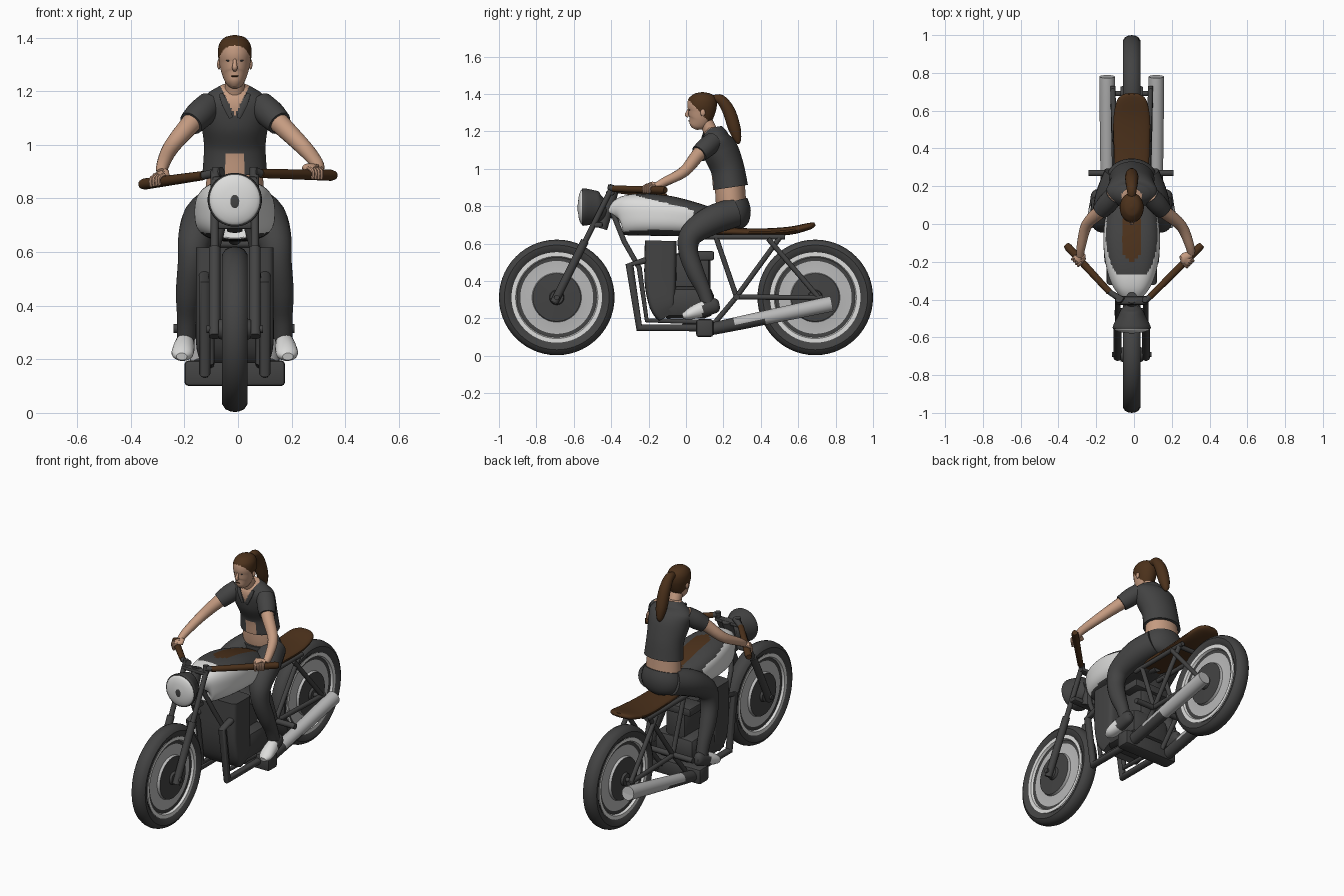
import bpy, bmesh, math
from mathutils import Vector, Matrix

if "Cube" in bpy.data.objects:
    bpy.data.objects.remove(bpy.data.objects["Cube"])

X0 = -0.012  # centre line of the bike


def material(name, r, g, b):
    m = bpy.data.materials.new(name)
    m.diffuse_color = (r, g, b, 1)
    m.use_nodes = True
    m.node_tree.nodes["Principled BSDF"].inputs["Base Color"].default_value = m.diffuse_color
    return m


DARK = material("charcoal", 0.056, 0.056, 0.056)
PALE = material("pale_paint", 0.72, 0.72, 0.71)
STEEL = material("steel_grey", 0.48, 0.48, 0.48)
BROWN = material("brown_leather", 0.072, 0.031, 0.011)
SKIN = material("skin", 0.56, 0.33, 0.22)


def finish(name, bm, mats, rule=None):
    bmesh.ops.recalc_face_normals(bm, faces=bm.faces)
    bm.normal_update()
    mats = mats if isinstance(mats, list) else [mats]
    if rule:
        for f in bm.faces:
            f.material_index = rule(f.calc_center_median(), f.normal)
    me = bpy.data.meshes.new(name)
    bm.to_mesh(me)
    bm.free()
    for m in mats:
        me.materials.append(m)
    ob = bpy.data.objects.new(name, me)
    bpy.context.collection.objects.link(ob)
    return ob


def resample(pts, sub):
    """Catmull-Rom interpolation of points and radii."""
    out = []
    for i in range(len(pts) - 1):
        a, b, c, d = (pts[max(i - 1, 0)], pts[i], pts[i + 1], pts[min(i + 2, len(pts) - 1)])
        for k in range(sub):
            t = k / sub
            out.append([0.5 * (2 * q + (r - p) * t + (2 * p - 5 * q + 4 * r - s) * t * t
                               + (3 * q - p - 3 * r + s) * t ** 3) for p, q, r, s in zip(a, b, c, d)])
    return out + [list(pts[-1])]


def tube(name, pts, mats, sub=1, n=16, p=2, rule=None, dx=X0):
    """Loft of (x, y, z, half width[, half depth]) sections along a path."""
    pts = [tuple(q) if len(q) == 5 else (*q, q[3]) for q in pts]
    pts = resample(pts, sub) if sub > 1 else pts
    c = [Vector((q[0] + dx, q[1], q[2])) for q in pts]
    tan = [(c[min(i + 1, len(c) - 1)] - c[max(i - 1, 0)]).normalized() for i in range(len(c))]
    ref = Vector((0, 1, 0)) if any(abs(t.x) > 0.9 for t in tan) else Vector((1, 0, 0))
    bm, rings = bmesh.new(), []
    for q, o, t in zip(pts, c, tan):
        u = (ref - t * t.dot(ref)).normalized()
        v = t.cross(u)
        ring = []
        for k in range(n):
            a = 2 * math.pi * (k + 0.5) / n
            ca, sa = math.cos(a), math.sin(a)
            ring.append(bm.verts.new(o + u * math.copysign(abs(ca) ** (2 / p), ca) * max(q[3], 0.001)
                                     + v * math.copysign(abs(sa) ** (2 / p), sa) * max(q[4], 0.001)))
        rings.append(ring)
    for r, s in zip(rings, rings[1:]):
        for k in range(n):
            bm.faces.new((r[k], r[(k + 1) % n], s[(k + 1) % n], s[k]))
    bm.faces.new(rings[0])
    bm.faces.new(rings[-1])
    return finish(name, bm, mats, rule)


def pair(name, pts, mats, **kw):
    for s, side in ((1, "left"), (-1, "right")):
        tube(f"{name}_{side}", [(q[0] * s, *q[1:]) for q in pts], mats, **kw)


def box(name, loc, size, mat, bevel=0.01):
    bm = bmesh.new()
    bmesh.ops.create_cube(bm, size=1, matrix=Matrix.Translation((loc[0] + X0, loc[1], loc[2]))
                          @ Matrix.Diagonal((*size, 1)))
    bmesh.ops.bevel(bm, geom=bm.edges[:], offset=bevel, segments=2, affect='EDGES', profile=0.5)
    return finish(name, bm, mat)


def blob(name, loc, size, mat):
    bm = bmesh.new()
    bmesh.ops.create_uvsphere(bm, u_segments=16, v_segments=10, radius=1,
                              matrix=Matrix.Translation((loc[0] + X0, loc[1], loc[2]))
                              @ Matrix.Diagonal((*size, 1)))
    return finish(name, bm, mat)


# wheels: half profile (radius, half width) mirrored and spun round the axle
TYRE = [(.24, .03), (.258, .043), (.28, .047), (.298, .035), (.306, .018), (.309, 0)]
RIM = [(.242, .036), (.22, .036), (.214, .022), (.195, .02), (.132, .026), (.128, .042), (.04, .046), (.035, .06), (.001, .06)]


def spin(name, y, half, mats, rule=None):
    prof = half + [(r, -x) for r, x in reversed(half) if x]
    bm = bmesh.new()
    vs = [bm.verts.new((X0 + x, y, 0.312 + r)) for r, x in prof]
    es = [bm.edges.new(e) for e in zip(vs, vs[1:])]
    bmesh.ops.spin(bm, geom=vs + es, cent=(X0, y, 0.312), axis=(1, 0, 0), angle=2 * math.pi, steps=56)
    bmesh.ops.remove_doubles(bm, verts=bm.verts, dist=1e-5)
    finish(name, bm, mats, rule)


for label, y in (("front", -0.691), ("rear", 0.691)):
    def ring_colour(c, n, y=y):
        r = math.hypot(c.y - y, c.z - 0.312)
        return 1 if r > 0.216 else 2 if 0.129 < r < 0.196 else 0
    spin(label + "_tyre", y, TYRE, DARK)
    spin(label + "_rim", y, RIM, [DARK, PALE, STEEL], ring_colour)
    tube(label + "_axle", [(-.105, y, .312, .014), (.105, y, .312, .014)], DARK)


# tank: pale flanks, dark top and tail, brown stripe
def tank_colour(c, n):
    x = abs(c.x - X0)
    if x < 0.045 and n.z > 0.3 and c.y > -0.2 + x * .8:
        return 2
    return int(c.y > 0.04 or (c.z > .832 - .25 * (c.y + .17) and c.y > -.27) or n.z < -0.7)


tube("fuel_tank", [(0, -.37, .735, .03, .05), (0, -.35, .745, .085, .098), (0, -.25, .755, .13, .112),
                   (0, -.1, .748, .15, .108), (0, .05, .728, .135, .09), (0, .15, .71, .09, .07),
                   (0, .22, .69, .05, .035)], [PALE, DARK, BROWN], sub=9, n=72, p=2.8, rule=tank_colour)

# seat
tube("seat", [(0, .12, .665, .06, .016), (0, .2, .664, .085, .021), (0, .4, .66, .095, .021),
              (0, .55, .668, .098, .022), (0, .65, .69, .08, .019), (0, .685, .702, .045, .012),
              (0, .69, .704, .01, .004)], BROWN, sub=4, n=24, p=2.6)

# frame
R = .014
pair("seat_rail", [(.085, .1, .635, R), (.085, .53, .635, R)], DARK)
pair("rear_strut", [(.085, .16, .635, R), (.085, .27, .315, R)], DARK)
pair("rear_brace", [(.085, .5, .63, R), (.085, .27, .315, R), (.085, .14, .16, R)], DARK)
pair("shock", [(.09, .44, .625, R), (.1, .71, .31, R)], DARK)
pair("swingarm", [(.09, .26, .315, R), (.1, .73, .31, R)], DARK)
pair("cradle_tube", [(.03, -.39, .76, R), (.07, -.33, .61, R), (.09, -.25, .47, R), (.09, -.21, .19, R),
                     (.09, .1, .18, R)], DARK)
tube("foot_peg_bar", [(-.228, .27, .315, .017), (.222, .27, .315, .017)], DARK)
tube("rear_cross_tube", [(-.085, .5, .63, R), (.085, .5, .63, R)], DARK)
tube("spine_tube", [(0, -.4, .76, .025), (0, .2, .65, .025)], DARK)

# engine and exhaust
tube("engine_barrel", [(0, -.135, .615, .145, .085), (0, -.137, .4, .145, .085), (0, -.125, .27, .145, .07),
                       (0, -.1, .21, .13, .05)], DARK, sub=4, n=32, p=8)
box("crankcase", (0, .0, .285), (.28, .3, .17), DARK, .05)
box("air_box", (0, .085, .535), (.24, .13, .05), DARK)
box("gearbox", (0, .03, .42), (.14, .2, .26), DARK, .03)
box("muffler_box", (0, .1, .148), (.375, .092, .095), DARK, .014)
pair("header_pipe", [(.112, -.18, .52, .022), (.112, -.302, .485, .022), (.112, -.25, .15, .022),
                     (.112, .1, .15, .02)], DARK)
pair("exhaust", [(.13, .12, .14, .033), (.13, .26, .169, .036), (.13, .42, .203, .038), (.13, .75, .272, .042),
                 (.13, .77, .276, .038)], [DARK, STEEL], sub=3, n=24,
     rule=lambda c, n: c.y > .26 and (c.y > .42 or n.z > -.2))

# fork, headlight, handlebar
pair("fork_upper", [(.075, -.395, .9, .015), (.075, -.57, .55, .015)], DARK)
pair("fork_lower", [(.075, -.54, .615, .022), (.075, -.705, .285, .022)], DARK)
box("top_yoke", (0, -.405, .87), (.17, .045, .025), DARK)
box("lower_yoke", (0, -.47, .7), (.18, .05, .03), DARK)
tube("steering_head", [(0, -.39, .88, .03), (0, -.45, .68, .03)], DARK)
tube("headlight_shell", [(0, -.556, .795, .099), (0, -.54, .795, .1), (0, -.49, .795, .075, .09),
                         (0, -.455, .795, .058, .078), (0, -.43, .8, .035, .045)], DARK, sub=3, n=32)
tube("headlight_lens", [(0, -.55, .795, .097), (0, -.562, .795, .09), (0, -.573, .795, .06), (0, -.578, .795, .02)],
     PALE, sub=3, n=32)
blob("headlight_bulb", (0, -.576, .79), (.02, .004, .027), DARK)
GRIPS = [("right", Vector((-.36, -.11, .852)), Vector((-.13, -.36, .885))),
         ("left", Vector((.36, -.11, .886)), Vector((.085, -.385, .893)))]
for side, tip, root in GRIPS:
    tube("grip_" + side, [(*tip, .016), (*(tip * .95 + root * .05), .021), (*root, .017)], BROWN, dx=0)
    tube("bar_clamp_" + side, [(*root, .015), (math.copysign(.06, root.x), -.405, .9, .018)], DARK, dx=0)
pair("bar_riser", [(.07, -.405, .86, .016), (.07, -.4, .915, .016)], DARK)

# rider: hips, legs, shoes
tube("trouser_hips", [(0, .24, .825, .116, .09), (0, .25, .77, .13, .097), (0, .245, .715, .115, .085),
                      (0, .24, .685, .05, .05)], DARK, sub=4, n=28)
pair("trouser_leg", [(.07, .26, .765, .078), (.115, .14, .725, .079), (.148, .03, .65, .064), (.16, .012, .56, .053),
                     (.172, .048, .45, .048), (.177, .09, .36, .039), (.18, .118, .28, .035)], DARK, sub=4, n=20)
pair("shoe", [(.182, .178, .275, .015, .02), (.183, .158, .27, .031, .04), (.187, .1, .253, .037, .042),
              (.192, .05, .235, .041, .037), (.196, .01, .219, .039, .027), (.198, -.018, .21, .02, .014)],
     [DARK, PALE], sub=4, n=20, rule=lambda c, n: c.y < .09)


# rider: torso with an open jacket
def jacket_colour(c, n):
    x = abs(c.x - X0)
    return int(n.y < 0 and (x < (c.z - 1.11) * .5 or (c.z < .965 and x < .035)))


tube("waist", [(0, .245, .79, .11, .08), (0, .238, .85, .108, .082), (0, .235, .95, .1, .078)], SKIN, sub=3, n=28)
tube("jacket", [(0, .238, .9, .12, .094), (0, .222, 1.0, .115, .09), (0, .187, 1.09, .128, .095),
                (0, .163, 1.15, .136, .08), (0, .155, 1.192, .1, .062), (0, .15, 1.222, .05, .042)],
     [DARK, SKIN], sub=14, n=112, rule=jacket_colour)
tube("neck", [(0, .1, 1.27, .034), (0, .135, 1.19, .04)], SKIN)
# lapels along the jacket opening
pair("lapel", [(.052, .095, 1.19, .008, .005), (.035, .085, 1.15, .013, .006), (.014, .084, 1.1, .008, .005)],
     DARK, sub=3, n=8)

# rider: arms and gripping hands
ARMS = {"right": [(-.105, .15, 1.15, .045), (-.175, .07, 1.08, .038), (-.25, -.005, .99, .03),
                  (-.28, -.12, .925, .024), (-.285, -.17, .895, .019)],
        "left": [(.085, .15, 1.15, .045), (.155, .07, 1.08, .038), (.25, -.01, .985, .03),
                 (.295, -.115, .93, .024), (.302, -.16, .905, .019)]}
for side, tip, root in GRIPS:
    arm = ARMS[side]
    tube("arm_" + side, arm, SKIN, sub=4, dx=0)
    a, b = arm[0], arm[1]
    mid = [(p + q) / 2 for p, q in zip(a, b)]
    tube("sleeve_" + side, [(*a[:3], .05), (*mid[:3], .054), (*b[:3], .047)], DARK, sub=3, n=20, dx=0)
    d = (tip - root).normalized()
    up = Vector((0, 0, 1))
    f = up.cross(d)
    f = f if f.y < 0 else -f
    hold = tip + (root - tip) * .3
    tube("hand_" + side, [(*arm[-1][:3], .019), (*(hold + up * .026 - f * .018), .027, .017),
                          (*(hold + up * .02 + f * .015), .026, .012)], SKIN, sub=3, dx=0)
    for i in range(4):
        o = hold + d * (i - 1.5) * .015
        tube(f"finger_{i}_{side}", [(*(o + up * .024), .009), (*(o + f * .026 + up * .012), .008),
                                    (*(o + f * .024 - up * .016), .007)], SKIN, sub=3, n=8, dx=0)

# rider: head with hair cap, face and ponytail
tube("head", [(0, .045, 1.213, .012, .014), (0, .052, 1.228, .029, .038), (0, .07, 1.26, .046, .06),
              (0, .082, 1.3, .057, .072), (0, .086, 1.34, .063, .079), (0, .088, 1.375, .058, .073),
              (0, .088, 1.4, .038, .046), (0, .088, 1.409, .006, .008)], [SKIN, BROWN], sub=10, n=80,
     rule=lambda c, n: c.z + 1.08 * c.y > 1.383)
tube("ponytail", [(0, .14, 1.37, .02), (0, .185, 1.37, .027), (0, .228, 1.31, .034), (0, .258, 1.22, .034),
                  (0, .276, 1.155, .02), (0, .28, 1.132, .005)], BROWN, sub=5, n=16)
tube("nose", [(0, .016, 1.32, .006), (0, .007, 1.3, .008), (0, .003, 1.288, .01), (0, .014, 1.28, .008)], SKIN, sub=3)
blob("mouth", (0, .016, 1.256), (.015, .005, .003), BROWN)
for s in (-1, 1):
    blob("eye", (s * .024, .019, 1.314), (.009, .004, .003), DARK)
    blob("ear", (s * .059, .09, 1.3), (.007, .013, .019), SKIN)

# smooth shading with sharp edges kept
for ob in bpy.data.objects:
    ob.select_set(True)
    bpy.context.view_layer.objects.active = ob
bpy.ops.object.shade_smooth_by_angle(angle=math.radians(40))
